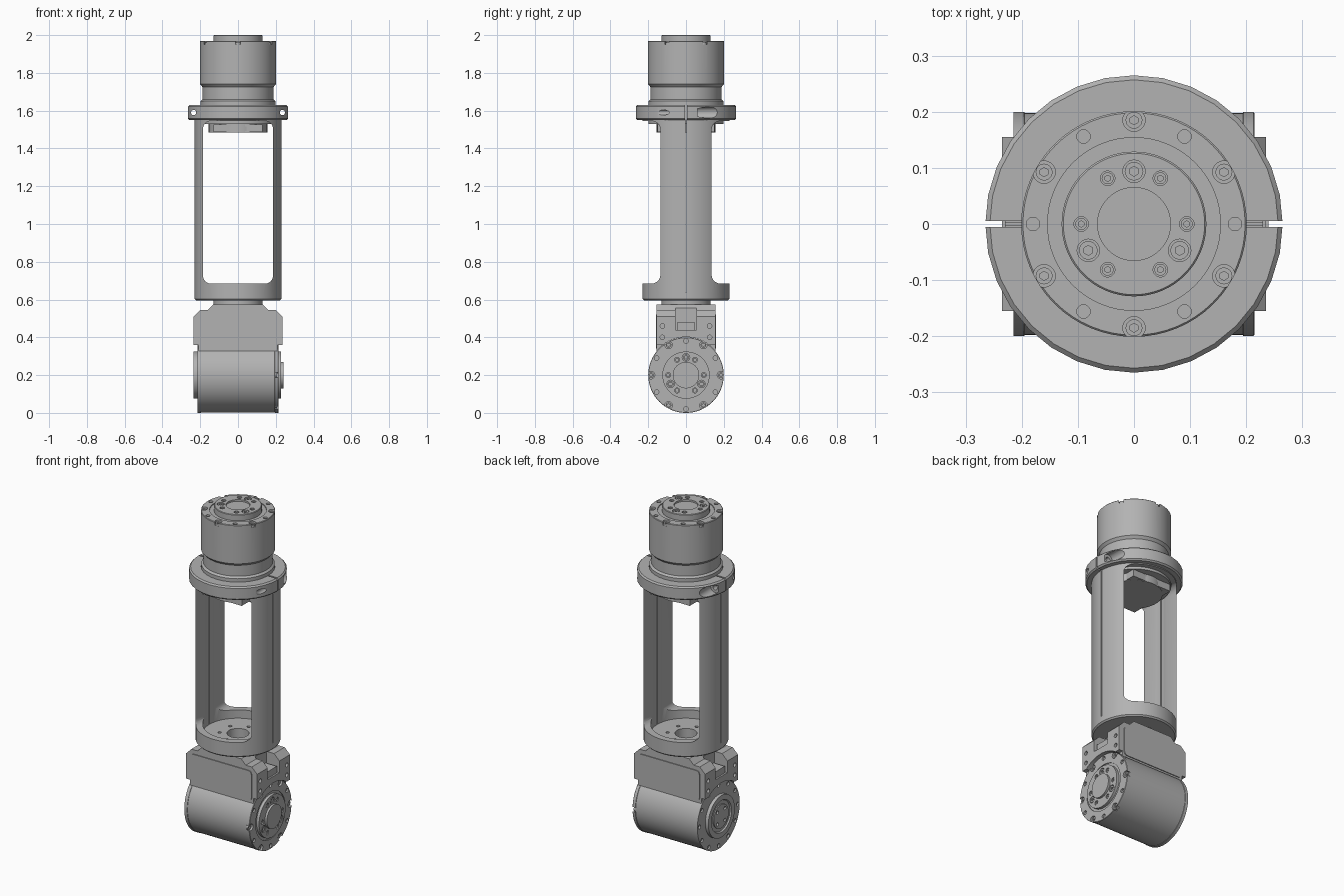
import bpy, bmesh
from math import radians, cos, sin, pi
from mathutils import Matrix, Vector

old = bpy.data.objects.get("Cube")
if old:
    bpy.data.objects.remove(old, do_unlink=True)

metal = bpy.data.materials.new("light grey metal")
metal.use_nodes = True
GREY = (0.45, 0.45, 0.45, 1)
metal.diffuse_color = GREY
metal.node_tree.nodes["Principled BSDF"].inputs["Base Color"].default_value = GREY


def finish(name, bm):
    """Turn a bmesh into a named, smooth-shaded object."""
    bmesh.ops.recalc_face_normals(bm, faces=bm.faces)
    me = bpy.data.meshes.new(name)
    bm.to_mesh(me)
    bm.free()
    me.materials.append(metal)
    ob = bpy.data.objects.new(name, me)
    bpy.context.collection.objects.link(ob)
    shade(me)
    return ob


def shade(me):
    me.shade_smooth()
    me.set_sharp_from_angle(angle=radians(30))


def lathe(name, profile, steps=64, closed=False):
    """Revolve (radius, height) points about z."""
    bm = bmesh.new()
    vs = [bm.verts.new((r, 0, z)) for r, z in profile]
    for a, b in zip(vs, vs[1:] + vs[:1] if closed else vs[1:]):
        bm.edges.new((a, b))
    bmesh.ops.spin(bm, geom=bm.verts[:] + bm.edges[:], axis=(0, 0, 1), cent=(0, 0, 0),
                   angle=2 * pi, steps=steps, use_duplicate=False)
    bmesh.ops.remove_doubles(bm, verts=bm.verts, dist=1e-5)
    return finish(name, bm)


def add_cyl(bm, r, p, q, segs=20):
    p, q = Vector(p), Vector(q)
    rot = (q - p).to_track_quat("Z", "Y").to_matrix().to_4x4()
    bmesh.ops.create_cone(bm, cap_ends=True, segments=segs, radius1=r, radius2=r,
                          depth=(q - p).length, matrix=Matrix.Translation((p + q) / 2) @ rot)


def add_box(bm, lo, hi):
    lo, hi = Vector(lo), Vector(hi)
    size = Matrix.Diagonal((*(hi - lo), 1))
    return bmesh.ops.create_cube(bm, size=1, matrix=Matrix.Translation((lo + hi) / 2) @ size)["verts"]


def add_round_box(bm, lo, hi, axis, radius):
    """Box with the edges along one axis rounded."""
    vs = add_box(bm, lo, hi)
    edges = {e for v in vs for e in v.link_edges
             if abs((e.verts[0].co - e.verts[1].co).normalized()[axis]) > 0.9}
    bmesh.ops.bevel(bm, geom=list(edges), offset=radius, segments=6, profile=0.5, affect="EDGES")


def cut(ob, bm):
    """Subtract a bmesh from an object and bake the result."""
    tool = finish("cutter", bm)
    tool.hide_render = True
    mod = ob.modifiers.new("cut", "BOOLEAN")
    mod.operation, mod.solver, mod.object = "DIFFERENCE", "EXACT", tool
    deps = bpy.context.evaluated_depsgraph_get()
    me = bpy.data.meshes.new_from_object(ob.evaluated_get(deps))
    ob.modifiers.clear()
    ob.data = me
    bpy.data.objects.remove(tool, do_unlink=True)
    shade(me)


def ring(radius, start, count):
    for i in range(count):
        a = radians(start + 360 / count * i)
        yield radius * cos(a), radius * sin(a)


# One socket head shared by every bolt
bm = bmesh.new()
add_cyl(bm, 0.015, (0, 0, 0), (0, 0, 0.012))
head = finish("bolt_head", bm)
bm = bmesh.new()
add_cyl(bm, 0.008, (0, 0, 0.004), (0, 0, 0.02), 6)
cut(head, bm)
head_mesh = head.data
bpy.data.objects.remove(head, do_unlink=True)


def motor(name, profile, place, top, outer_start):
    """Motor along z with its mounting face at height 0."""
    body = lathe(name, profile)
    bm = bmesh.new()
    bolts = []
    for x, y in ring(0.185, outer_start, 6):
        add_cyl(bm, 0.02, (x, y, -0.02), (x, y, 0.01))
        bolts.append((x, y, -0.0202, 1))
    for x, y in ring(0.18, outer_start + 30, 6):
        add_cyl(bm, 0.012, (x, y, -0.01), (x, y, 0.01))
    for x, y in ring(0.094, 0, 6):
        add_cyl(bm, 0.013, (x, y, top - 0.012), (x, y, top + 0.01))
        bolts.append((x, y, top - 0.0122, 0.7))
    for x, y in ring(0.094, 90, 3):
        add_cyl(bm, 0.02, (x, y, top - 0.014), (x, y, top + 0.01))
        bolts.append((x, y, top - 0.0142, 1.1))
    cut(body, bm)
    body.data.transform(place)
    for x, y, z, s in bolts:
        b = bpy.data.objects.new(name + "_bolt", head_mesh)
        b.matrix_world = place @ Matrix.Translation((x, y, z)) @ Matrix.Scale(s, 4)
        bpy.context.collection.objects.link(b)
    return body


# Upper motor, standing in the collar
upper = motor("upper_motor", [
    (0, 0.02), (0.065, 0.02), (0.065, 0.03), (0.126, 0.03), (0.129, 0.027), (0.129, -0.006),
    (0.154, -0.006), (0.154, 0), (0.198, 0), (0.201, -0.003), (0.201, -0.23), (0.188, -0.245),
    (0.188, -0.31), (0.199, -0.32), (0.199, -0.44), (0.155, -0.44), (0.155, -0.485), (0, -0.485)],
    Matrix.Translation((0, 0, 1.97)), 0.03, 90)

# Plug sockets under the upper motor
for side in (-1, 1):
    bm = bmesh.new()
    add_box(bm, (-0.13, side * 0.12 - 0.03, 1.487), (0.13, side * 0.12 + 0.03, 1.528))
    ob = finish("plug_housing", bm)
    bm = bmesh.new()
    for x in (-0.032, 0, 0.032):
        add_box(bm, (x - 0.012, side * 0.15 - 0.015, 1.492), (x + 0.012, side * 0.15 + 0.015, 1.515))
    cut(ob, bm)

# Lower motor, lying along x
lie = Matrix.Translation((0.215, 0, 0.2)) @ Matrix(((0, 0, 1, 0), (1, 0, 0, 0), (0, 1, 0, 0), (0, 0, 0, 1)))
lower = motor("lower_motor", [
    (0, 0.025), (0.07, 0.025), (0.07, 0.012), (0.125, 0.012), (0.125, -0.005), (0.14, -0.005),
    (0.14, 0), (0.198, 0), (0.2, -0.002), (0.2, -0.02), (0.198, -0.021), (0.198, -0.41),
    (0.2, -0.411), (0.2, -0.43), (0.125, -0.43), (0.125, -0.45), (0.095, -0.45), (0.09, -0.442),
    (0.07, -0.442), (0.07, -0.448), (0, -0.448)], lie, 0.012, 0)
bm = bmesh.new()
for y, z in ring(0.18, 0, 12):
    add_cyl(bm, 0.012, (-0.23, y, z + 0.2), (-0.205, y, z + 0.2))
for y, z in ring(0.05, 45, 4):
    add_cyl(bm, 0.01, (-0.25, y, z + 0.2), (-0.222, y, z + 0.2))
cut(lower, bm)

# Saddle block over the lower motor
half = [(0.235, 0.36), (0.235, 0.51), (0.2, 0.545), (0.16, 0.545), (0.13, 0.575)]
bm = bmesh.new()
outline = half + [(-x, z) for x, z in reversed(half)] + [(-0.21, 0.36), (-0.21, 0.3), (0.21, 0.3), (0.21, 0.36)]
face = bm.faces.new([bm.verts.new((x, -0.155, z)) for x, z in outline])
up = bmesh.ops.extrude_face_region(bm, geom=[face])["geom"]
bmesh.ops.translate(bm, vec=(0, 0.31, 0), verts=[v for v in up if isinstance(v, bmesh.types.BMVert)])
saddle = finish("saddle_block", bm)
bm = bmesh.new()
add_cyl(bm, 0.2015, (-0.3, 0, 0.2), (0.3, 0, 0.2), 64)
cut(saddle, bm)
bm = bmesh.new()
for s in (-1, 1):
    add_box(bm, (s * 0.21 - 0.06, -0.055, 0.44), (s * 0.21 + 0.06, 0.055, 0.56))
    for y in (-0.125, 0.125):
        for z in (0.4, 0.46):
            add_cyl(bm, 0.012, (s * 0.215, y, z), (s * 0.25, y, z))
add_cyl(bm, 0.06, (0, 0, 0.5), (0, 0, 0.6), 32)
cut(saddle, bm)
for s in (-1, 1):
    bm = bmesh.new()
    add_box(bm, (s * 0.185 - 0.04, -0.045, 0.44), (s * 0.185 + 0.04, 0.045, 0.48))
    finish("saddle_plug", bm)
    bm = bmesh.new()
    add_round_box(bm, (-0.2, s * 0.157 - 0.003, 0.34), (0.2, s * 0.157 + 0.003, 0.52), 1, 0.02)
    finish("saddle_panel", bm)
lathe("neck_ring", [(0.06, 0.57), (0.13, 0.57), (0.13, 0.6), (0.06, 0.6)], closed=True)

# Tube with two open windows and a split down each wall
tube = lathe("window_tube", [
    (0.06, 0.595), (0.222, 0.595), (0.23, 0.603), (0.23, 1.552), (0.2, 1.552), (0.2, 1.53),
    (0.191, 1.52), (0.191, 0.635), (0.06, 0.635)], closed=True)
bm = bmesh.new()
add_round_box(bm, (-0.185, -0.3, 0.685), (0.185, 0.3, 1.545), 1, 0.04)
cut(tube, bm)
bm = bmesh.new()
for x, y in ring(0.1, 30, 6):
    add_cyl(bm, 0.01, (x, y, 0.615), (x, y, 0.65))
for s in (-1, 1):
    add_box(bm, (s * 0.21 - 0.05, -0.003, 0.637), (s * 0.21 + 0.05, 0.003, 1.6))
cut(tube, bm)

# Clamp collar with cross screws
collar = lathe("clamp_collar", [
    (0.2, 1.55), (0.257, 1.55), (0.265, 1.558), (0.265, 1.622), (0.257, 1.63), (0.2, 1.63)], 32, True)
for s in (-1, 1):
    for r, a, b in ((0.014, -0.3, 0.3), (0.03, 0.06, 0.3)):
        bm = bmesh.new()
        add_cyl(bm, r, (s * 0.235, a, 1.59), (s * 0.235, b, 1.59), 24)
        cut(collar, bm)
    bm = bmesh.new()
    add_box(bm, (s * 0.25 - 0.06, -0.005, 1.5), (s * 0.25 + 0.06, 0.005, 1.7))
    cut(collar, bm)
